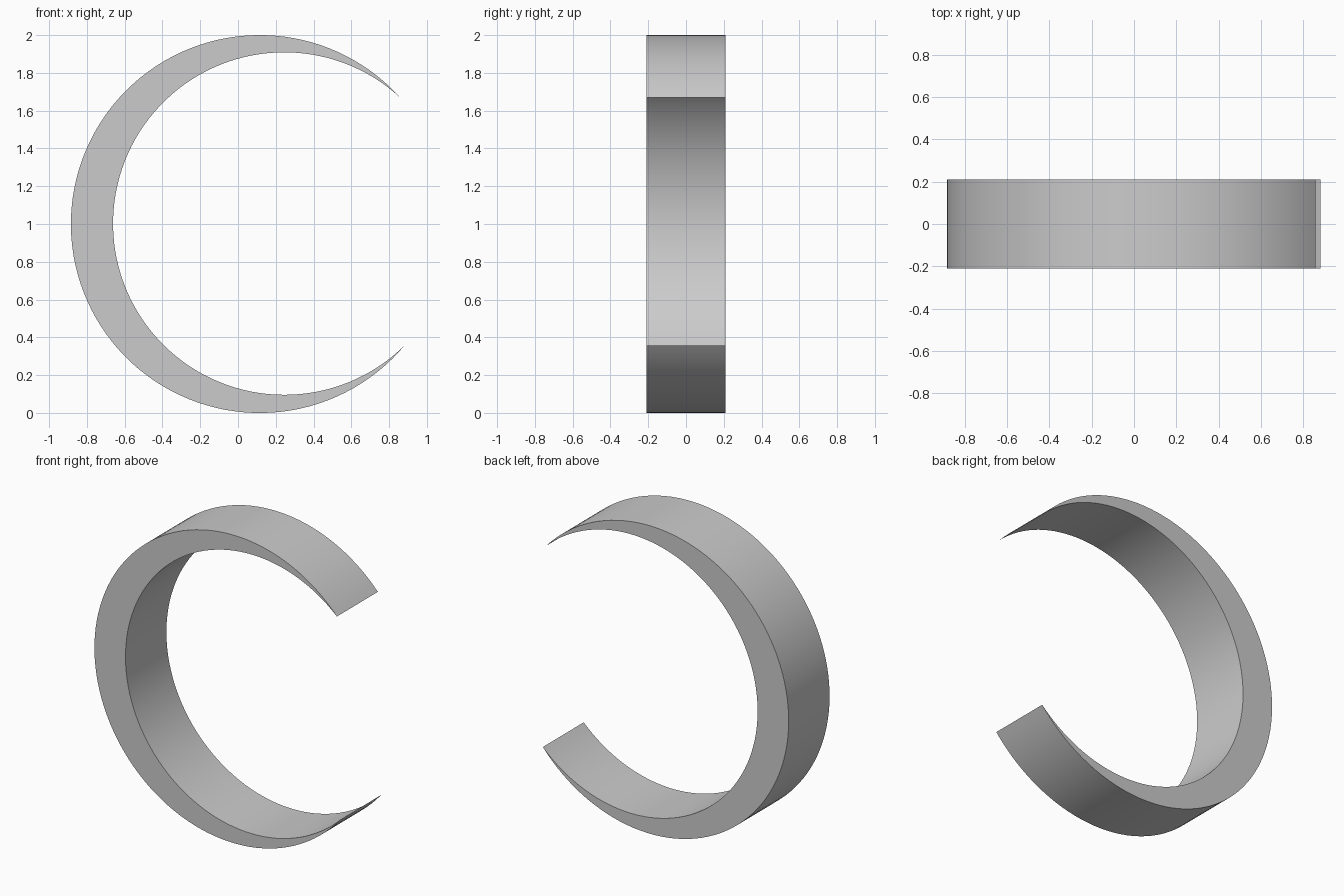
import bpy
import bmesh
from math import atan2, cos, sin, pi
from mathutils import Vector

default_cube = bpy.data.objects.get("Cube")
if default_cube:
    bpy.data.objects.remove(default_cube, do_unlink=True)

SEGMENTS = 96
HALF_DEPTH = 0.21
TIP_TOP = Vector((0.858, 1.67))
TIP_BOTTOM = Vector((0.882, 0.357))


def arc(center, y):
    """Points (x, y, z) from the top tip round the left side to the bottom tip."""
    a, b = TIP_TOP - center, TIP_BOTTOM - center
    start, end = atan2(a.y, a.x), atan2(b.y, b.x) + 2 * pi
    points = []
    for i in range(SEGMENTS + 1):
        t = i / SEGMENTS
        angle = start + (end - start) * t
        radius = a.length + (b.length - a.length) * t
        points.append((center.x + radius * cos(angle), y,
                       center.y + radius * sin(angle)))
    return points


# Single grey material
grey = bpy.data.materials.new("plain grey")
grey.use_nodes = True
color = (0.6, 0.6, 0.6, 1)
grey.diffuse_color = color
grey.node_tree.nodes["Principled BSDF"].inputs["Base Color"].default_value = color

# Crescent band: two offset arcs meeting at sharp tips, swept through the depth
outer_center = Vector((0.1155, 1.0))
inner_center = Vector((0.245, 1.0025))
bm = bmesh.new()
rails = [[bm.verts.new(p) for p in arc(center, y)]
         for center, y in ((outer_center, -HALF_DEPTH), (inner_center, -HALF_DEPTH),
                           (inner_center, HALF_DEPTH), (outer_center, HALF_DEPTH))]
for k, rail in enumerate(rails):
    following = rails[(k + 1) % len(rails)]
    for i in range(SEGMENTS):
        bm.faces.new((rail[i], rail[i + 1], following[i + 1], following[i]))

# Close the knife-edge tips
bmesh.ops.remove_doubles(bm, verts=bm.verts, dist=0.004)
bmesh.ops.recalc_face_normals(bm, faces=bm.faces)

mesh = bpy.data.meshes.new("crescent_band")
bm.to_mesh(mesh)
bm.free()
mesh.materials.append(grey)
band = bpy.data.objects.new("crescent_band", mesh)
bpy.context.collection.objects.link(band)

# Smooth curved walls, crisp rims
bpy.ops.object.select_all(action="DESELECT")
band.select_set(True)
bpy.context.view_layer.objects.active = band
bpy.ops.object.shade_smooth_by_angle(angle=pi / 6)
